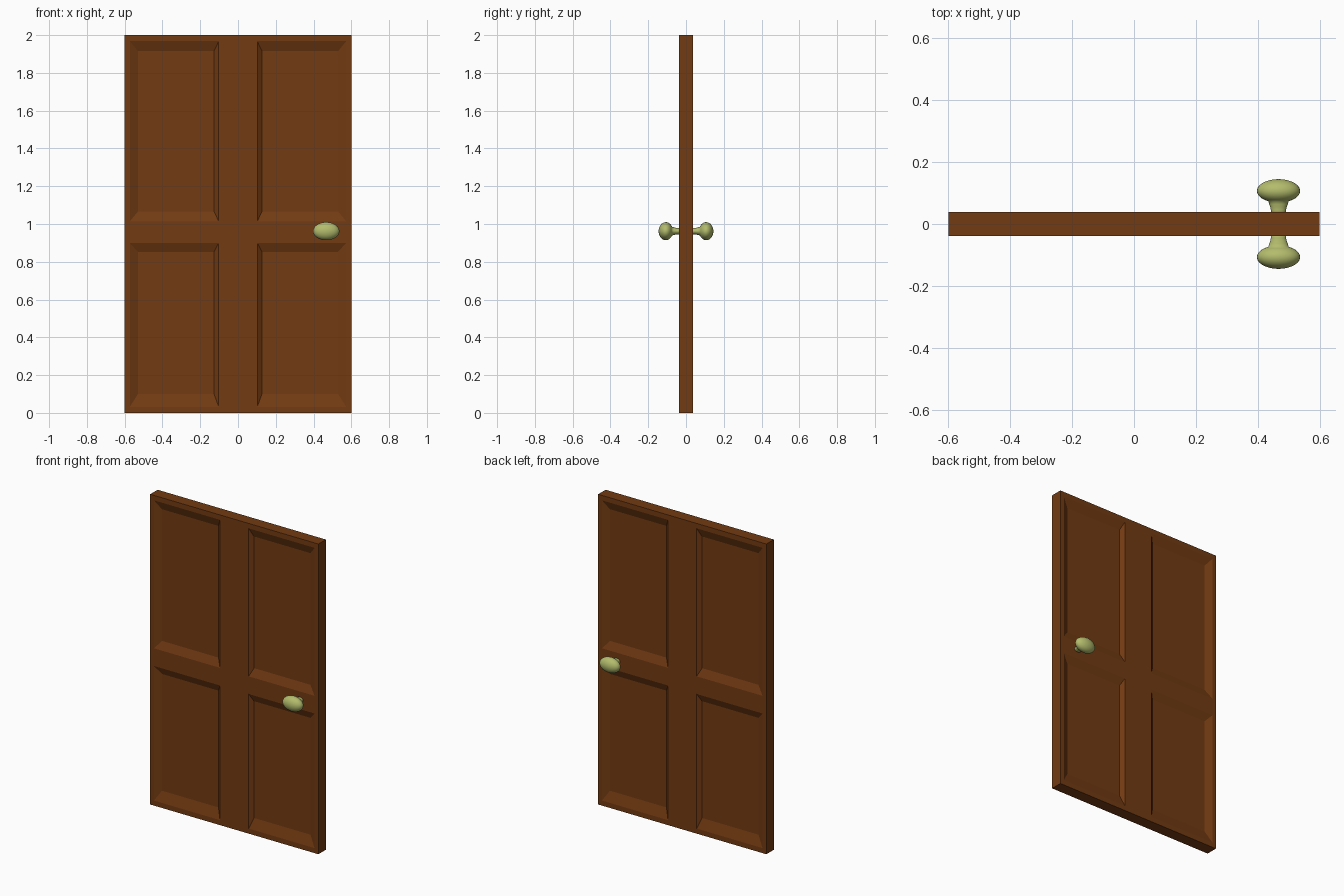
import bpy, bmesh, math

if "Cube" in bpy.data.objects:
    bpy.data.objects.remove(bpy.data.objects["Cube"])

def material(name, col):
    m = bpy.data.materials.new(name)
    m.diffuse_color = (*col, 1)
    m.use_nodes = True
    m.node_tree.nodes["Principled BSDF"].inputs["Base Color"].default_value = m.diffuse_color
    return m

wood = material("brown_wood", (0.17, 0.043, 0.006))
brass = material("pale_brass", (0.45, 0.50, 0.15))

def finish(bm, name, mat):
    bmesh.ops.remove_doubles(bm, verts=bm.verts, dist=1e-5)
    bmesh.ops.recalc_face_normals(bm, faces=bm.faces)
    me = bpy.data.meshes.new(name)
    bm.to_mesh(me)
    bm.free()
    me.materials.append(mat)
    ob = bpy.data.objects.new(name, me)
    bpy.context.collection.objects.link(ob)
    return ob

# door slab with four bevelled recessed panels on each side
T, D = 0.038, 0.02
xs = [-0.6, -0.573, -0.102, 0.102, 0.573, 0.6]
zs = [0, 0.032, 0.9, 1.014, 1.968, 2.0]
x_inner = {1: (-0.53, -0.127), 3: (0.127, 0.53)}
z_inner = {1: (0.1, 0.853), 3: (1.066, 1.915)}

bm = bmesh.new()

def quad(*pts):
    bm.faces.new([bm.verts.new(p) for p in pts])

def rect(x0, x1, z0, z1, y):
    return [(x0, y, z0), (x1, y, z0), (x1, y, z1), (x0, y, z1)]

for s in (-1, 1):
    for i in range(5):
        for j in range(5):
            outer = rect(xs[i], xs[i + 1], zs[j], zs[j + 1], s * T)
            if i in x_inner and j in z_inner:
                inner = rect(*x_inner[i], *z_inner[j], s * (T - D))
                quad(*inner)
                for k in range(4):
                    n = (k + 1) % 4
                    quad(outer[k], outer[n], inner[n], inner[k])
            else:
                quad(*outer)
# slab edges
for k in range(5):
    for x in (-0.6, 0.6):
        quad((x, -T, zs[k]), (x, T, zs[k]), (x, T, zs[k + 1]), (x, -T, zs[k + 1]))
    for z in (0, 2):
        quad((xs[k], -T, z), (xs[k + 1], -T, z), (xs[k + 1], T, z), (xs[k], T, z))
finish(bm, "door_panel", wood)

# oval knobs: turned profile (radius fraction, distance from door centre)
profile = [(0.0, 0.03), (0.35, 0.03), (0.35, 0.045), (0.38, 0.055), (0.43, 0.064)]
for k in range(13):
    a = math.radians(-62 + 152 * k / 12)
    profile.append((max(0, math.cos(a)), 0.107 + 0.038 * math.sin(a)))
profile[-1] = (0.0, 0.145)

def knob(name, s):
    b = bmesh.new()
    N = 32
    rings = [[b.verts.new((0.467 + 0.07 * r * math.cos(2 * math.pi * i / N), s * y,
                           0.962 + 0.048 * r * math.sin(2 * math.pi * i / N)))
              for i in range(N)] for r, y in profile]
    for lo, hi in zip(rings, rings[1:]):
        for i in range(N):
            n = (i + 1) % N
            b.faces.new((lo[i], lo[n], hi[n], hi[i]))
    ob = finish(b, name, brass)
    for p in ob.data.polygons:
        p.use_smooth = True

knob("front_knob", -1)
knob("back_knob", 1)
